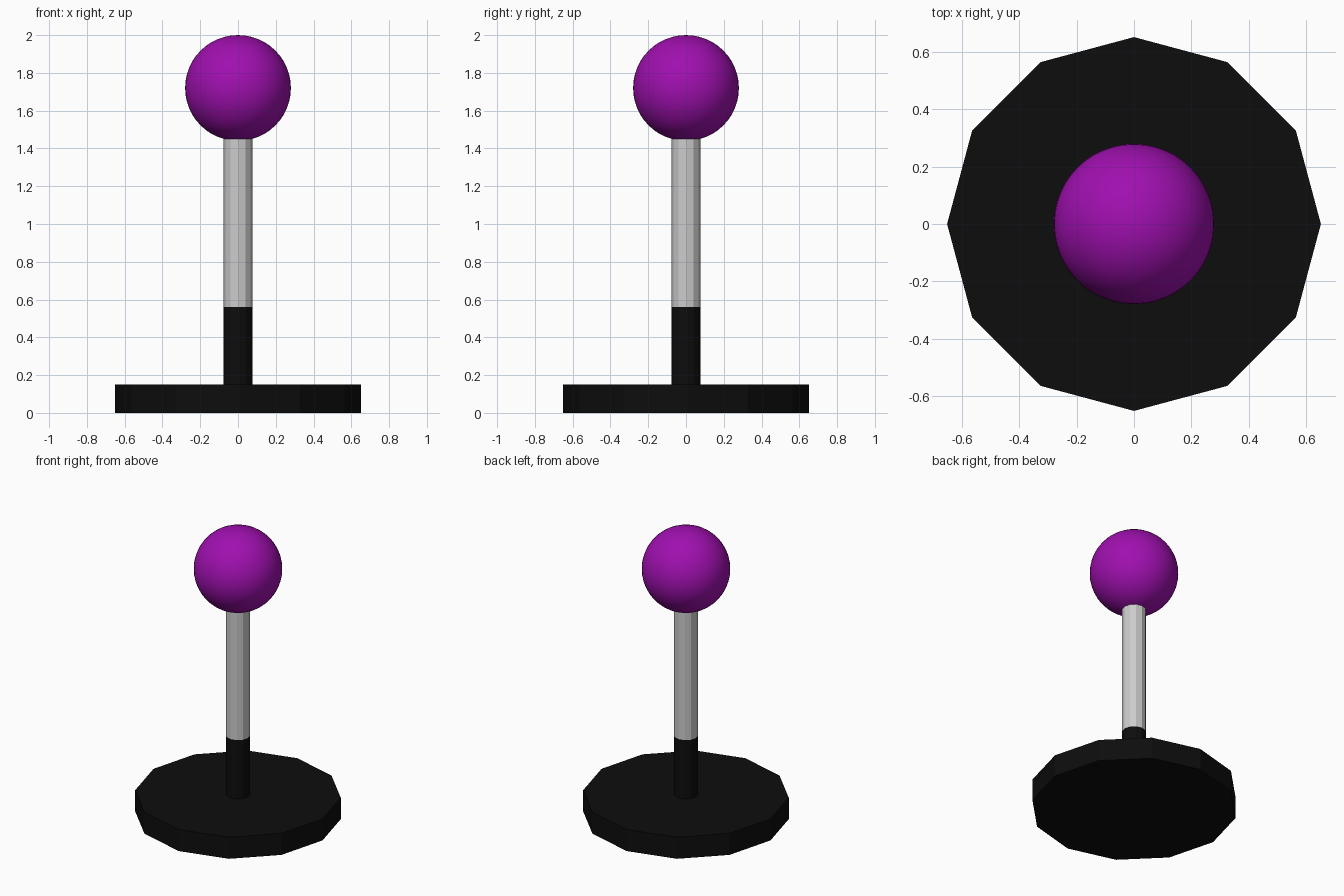
import bpy

if "Cube" in bpy.data.objects:
    bpy.data.objects.remove(bpy.data.objects["Cube"])


def material(name, color):
    mat = bpy.data.materials.new(name)
    mat.diffuse_color = (*color, 1)
    mat.use_nodes = True
    mat.node_tree.nodes["Principled BSDF"].inputs["Base Color"].default_value = mat.diffuse_color
    return mat


def cylinder(name, radius, bottom, top, mat=None):
    bpy.ops.mesh.primitive_cylinder_add(
        vertices=12, radius=radius, depth=top - bottom,
        location=(0, 0, (bottom + top) / 2))
    obj = bpy.context.object
    obj.name = name
    if mat:
        obj.data.materials.append(mat)
    return obj


black = material("black", (0.004, 0.004, 0.004))
purple = material("purple", (0.35, 0.005, 0.43))

# Twelve-sided base and two-tone pole
cylinder("base", 0.652, 0, 0.15, black)
cylinder("lower_pole", 0.077, 0.15, 0.56, black)
cylinder("upper_pole", 0.077, 0.56, 1.455)

# Ball on top
bpy.ops.mesh.primitive_uv_sphere_add(
    segments=48, ring_count=24, radius=0.28, location=(0, 0, 1.72))
ball = bpy.context.object
ball.name = "ball"
ball.data.materials.append(purple)
bpy.ops.object.shade_smooth()
